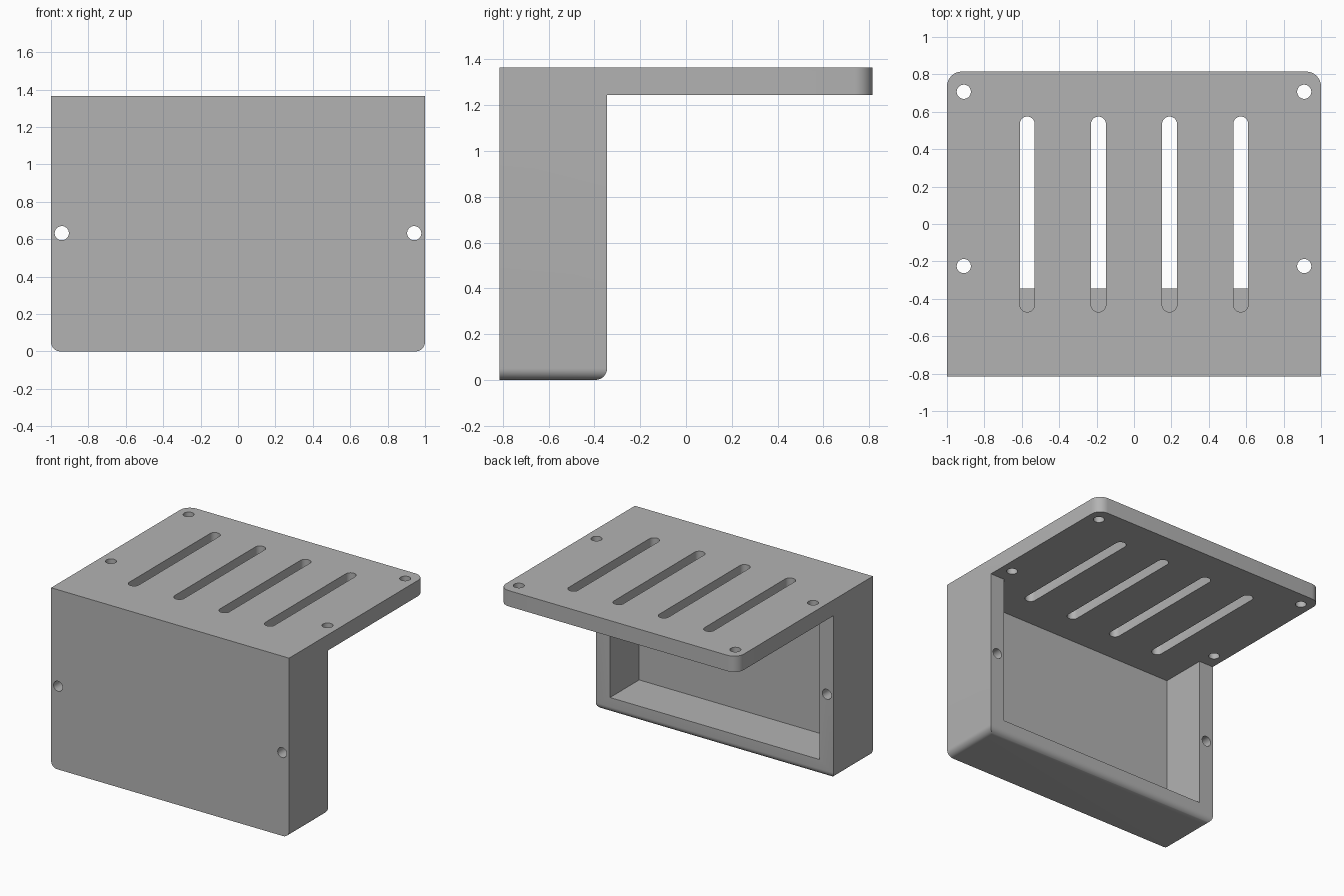
import bpy, bmesh
from math import sin, cos, pi, radians
from mathutils import Vector

if "Cube" in bpy.data.objects:
    bpy.data.objects.remove(bpy.data.objects["Cube"], do_unlink=True)

HALF_X, HALF_Y, TOP = 1.0, 0.815, 1.365
WALL = 0.12
UNDER = TOP - WALL          # underside of the shelf plate
BOX_BACK = -0.345           # open rear of the box
HOLE_R = 0.038

grey = bpy.data.materials.new("grey_plastic")
grey.use_nodes = True
colour = (0.45, 0.45, 0.45, 1)
grey.diffuse_color = colour
grey.node_tree.nodes["Principled BSDF"].inputs["Base Color"].default_value = colour


def prism(bm, points, depth):
    """Extrude a closed outline of 3D points along a depth vector."""
    base = bm.faces.new([bm.verts.new(p) for p in points])
    grown = bmesh.ops.extrude_face_region(bm, geom=[base])["geom"]
    bmesh.ops.translate(bm, vec=Vector(depth),
                        verts=[v for v in grown if isinstance(v, bmesh.types.BMVert)])


def capsule(radius, straight=0.0, steps=32):
    """Circle outline, stretched along its second axis into a slot."""
    pts = []
    for i in range(steps):
        a = 2 * pi * (i + 0.5) / steps
        pts.append((radius * cos(a),
                    radius * sin(a) + (straight / 2 if sin(a) > 0 else -straight / 2)))
    return pts


def finish(bm, name):
    bmesh.ops.recalc_face_normals(bm, faces=bm.faces[:])
    mesh = bpy.data.meshes.new(name)
    bm.to_mesh(mesh)
    bm.free()
    mesh.materials.append(grey)
    obj = bpy.data.objects.new(name, mesh)
    bpy.context.collection.objects.link(obj)
    return obj


def round_edges(bm, radius, rule):
    edges = [e for e in bm.edges if all(rule(v.co) for v in e.verts)
             and not all(v.co.y < -HALF_Y + 0.01 for v in e.verts)]
    bmesh.ops.bevel(bm, geom=edges, offset=radius, segments=8, profile=0.5, affect='EDGES')


# L-shaped body: front box plus shelf plate
bm = bmesh.new()
outline = [(-HALF_Y, 0), (BOX_BACK, 0), (BOX_BACK, UNDER),
           (HALF_Y, UNDER), (HALF_Y, TOP), (-HALF_Y, TOP)]
prism(bm, [(-HALF_X, y, z) for y, z in outline], (2 * HALF_X, 0, 0))
bmesh.ops.recalc_face_normals(bm, faces=bm.faces[:])
round_edges(bm, 0.05, lambda c: c.z < 0.001)

# rounded upright corners at the back of the plate
corners = [e for e in bm.edges if all(v.co.y > HALF_Y - 0.001 for v in e.verts)
           and abs(e.verts[0].co.z - e.verts[1].co.z) > 0.05]
bmesh.ops.bevel(bm, geom=corners, offset=0.08, segments=8, profile=0.5, affect='EDGES')
body = finish(bm, "bracket_body")

# box cavity, open at the back
bm = bmesh.new()
inner = HALF_X - WALL
front = WALL - HALF_Y
prism(bm, [(-inner, front, WALL), (inner, front, WALL),
           (inner, front, UNDER), (-inner, front, UNDER)], (0, 0.6, 0))
cavity = finish(bm, "cavity_cutter")

# screw holes and vent slots
bm = bmesh.new()
for side in (-1, 1):
    prism(bm, [(side * 0.942 + u, -1, 0.632 + v) for u, v in capsule(HOLE_R)], (0, 0.9, 0))
    for y in (-0.225, 0.707):
        prism(bm, [(side * 0.91 + u, y + v, 1.1) for u, v in capsule(HOLE_R)], (0, 0, 0.5))
    for x in (0.19, 0.571):
        prism(bm, [(side * x + u, 0.052 + v, 1.1) for u, v in capsule(0.04, 0.965)], (0, 0, 0.5))
holes = finish(bm, "hole_cutter")

# apply the cuts
for cutter in (cavity, holes):
    cutter.hide_render = True
    mod = body.modifiers.new(cutter.name, 'BOOLEAN')
    mod.operation, mod.solver, mod.object = 'DIFFERENCE', 'EXACT', cutter
bpy.ops.object.select_all(action='DESELECT')
body.select_set(True)
bpy.context.view_layer.objects.active = body
for mod in body.modifiers[:]:
    bpy.ops.object.modifier_apply(modifier=mod.name)
for cutter in (cavity, holes):
    bpy.data.objects.remove(cutter, do_unlink=True)
bpy.ops.object.shade_smooth_by_angle(angle=radians(30))
